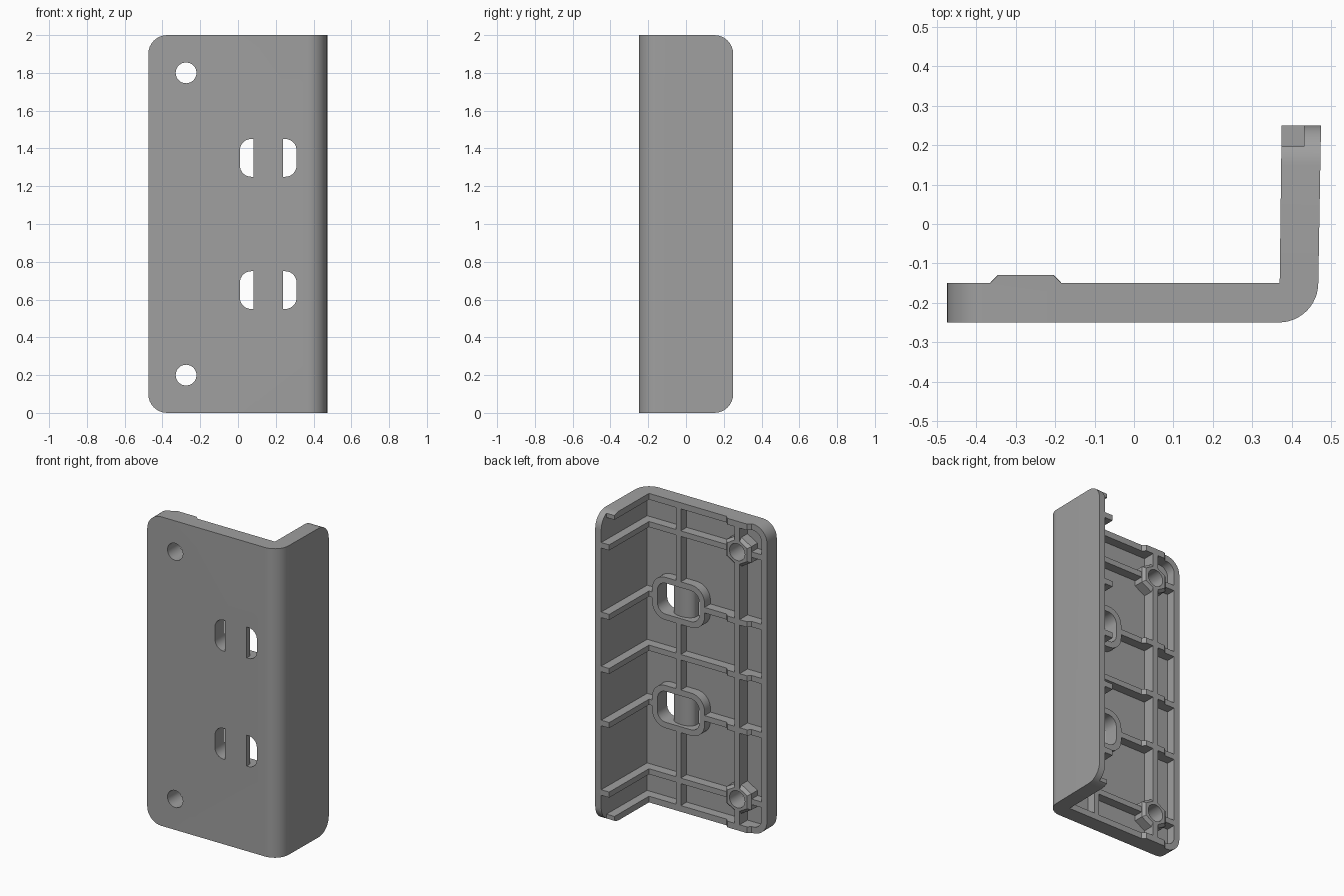
import bpy, bmesh
from math import sin, cos, pi
from mathutils import Vector

if "Cube" in bpy.data.objects:
    bpy.data.objects.remove(bpy.data.objects["Cube"], do_unlink=True)

grey = bpy.data.materials.new("plain grey")
grey.use_nodes = True
grey.diffuse_color = (0.35, 0.35, 0.35, 1)
grey.node_tree.nodes["Principled BSDF"].inputs["Base Color"].default_value = grey.diffuse_color

FRONT, FLOOR, BACK, RAISED = -0.25, -0.21, -0.15, -0.13
RIM = 0.04
RIB = 0.018            # half thickness
HOLE_X, SLOT_X = -0.275, 0.16
HOLES, SLOTS = (0.2, 1.8), (0.65, 1.35)


def prism(name, outline, axis, lo, hi, bevel=None, size=0, segments=8):
    """Extrude an outline along z (x,y points) or y (x,z points); bevel edges chosen by a rule."""
    def place(p, t):
        return (p[0], p[1], t) if axis == "z" else (p[0], t, p[1])
    bm = bmesh.new()
    a = [bm.verts.new(place(p, lo)) for p in outline]
    b = [bm.verts.new(place(p, hi)) for p in outline]
    bm.faces.new(a)
    bm.faces.new(b)
    for i in range(len(a)):
        j = (i + 1) % len(a)
        bm.faces.new((a[i], a[j], b[j], b[i]))
    bmesh.ops.recalc_face_normals(bm, faces=bm.faces)
    if bevel:
        chosen = [e for e in bm.edges if bevel(e.verts[0].co, e.verts[1].co)]
        bmesh.ops.bevel(bm, geom=chosen, offset=size, segments=segments,
                        profile=0.5, affect="EDGES")
    mesh = bpy.data.meshes.new(name)
    bm.to_mesh(mesh)
    bm.free()
    mesh.materials.append(grey)
    obj = bpy.data.objects.new(name, mesh)
    bpy.context.collection.objects.link(obj)
    return obj


def arc(cx, cy, rx, ry, start, end, n):
    return [(cx + rx * cos(start + (end - start) * i / n),
             cy + ry * sin(start + (end - start) * i / n)) for i in range(n + 1)]


def circle(cx, cy, r, n, turn=0.0):
    return arc(cx, cy, r, r, turn, turn + 2 * pi, n)[:-1]


def rounded(cx, cz, w, h, r):
    pts = []
    for k, (sx, sz) in enumerate(((1, 1), (-1, 1), (-1, -1), (1, -1))):
        pts += arc(cx + sx * (w - r), cz + sz * (h - r), r, r,
                   k * pi / 2, (k + 1) * pi / 2, 8)
    return pts


def box(x0, x1, y0, y1):
    return [(x0, y0), (x1, y0), (x1, y1), (x0, y1)]


def cut(obj, cutter):
    mod = obj.modifiers.new("cut", "BOOLEAN")
    mod.operation, mod.solver, mod.object = "DIFFERENCE", "EXACT", cutter
    bpy.context.view_layer.objects.active = obj
    bpy.ops.object.modifier_apply(modifier=mod.name)


# Inner edge shared by the shell and the cross ribs, with the raised band
inner = [(0.375, 0.25), (0.37, BACK), (-0.185, BACK), (-0.205, RAISED),
         (-0.345, RAISED), (-0.365, BACK)]


def outer_corner(p, q):
    left = p.x < -0.47 and q.x < -0.47 and abs(p.z - q.z) < 0.01
    tip = p.y > 0.24 and q.y > 0.24 and abs(p.z - q.z) < 0.01
    return left or tip


# Shell: angled plate with rounded bend and corners
shell = prism("angled_shell",
              [(-0.475, FRONT)] + arc(0.368, BACK, 0.1, 0.1, -pi / 2, 0, 12)
              + [(0.475, 0.25)] + inner + [(-0.475, BACK)],
              "z", 0, 2, outer_corner, 0.1)

# Hollow out the back, leaving a rim, and clear the rim at the flange tip
cavity = prism("cavity_cutter",
               [(-0.475 + RIM, FLOOR), (0.425, FLOOR), (0.433, 0.3), (-0.475 + RIM, 0.3)],
               "z", RIM, 2 - RIM,
               lambda p, q: p.x < -0.4 and q.x < -0.4 and abs(p.z - q.z) < 0.01, 0.06)
notch = prism("notch_cutter", box(0.3, 0.432, 0.197, 0.3), "z", -0.1, 2.1)
helpers = [cavity, notch]
cut(shell, cavity)
cut(shell, notch)

# Cutters for the screw holes and strap openings
openings = [prism("hole_cutter", circle(HOLE_X, z, 0.055, 32), "y", -0.4, 0)
            for z in HOLES]
openings += [prism("slot_cutter", rounded(SLOT_X, z, 0.15, 0.1, 0.06), "y", -0.4, 0)
             for z in SLOTS]
helpers += openings
parts = [shell]

# Cross ribs running along the plate and up the flange
rib_outline = [(-0.45, FLOOR - 0.01), (0.435, FLOOR - 0.01), (0.443, 0.25)] + inner + [(-0.45, BACK)]
for z in HOLES + SLOTS + (1.0,):
    parts.append(prism("cross_rib", rib_outline, "z", z - RIB, z + RIB))

# Upright ribs
for name, x, top in (("middle_upright_rib", SLOT_X, BACK), ("hole_upright_rib", HOLE_X, RAISED)):
    parts.append(prism(name, box(x - RIB, x + RIB, FLOOR - 0.01, top), "z", 0.02, 1.98))

# Six-sided screw bosses with a chamfered top
for z in HOLES:
    parts.append(prism("screw_boss", circle(HOLE_X, z, 0.104, 6, pi / 2), "y",
                       FLOOR - 0.01, RAISED,
                       lambda p, q: p.y > RAISED - 0.001 and q.y > RAISED - 0.001,
                       0.018, 1))

# Rounded walls around the strap openings
for z in SLOTS:
    parts.append(prism("strap_opening_wall", rounded(SLOT_X, z, 0.188, 0.138, 0.095),
                       "y", FLOOR - 0.01, BACK))

for part in parts:
    for cutter in openings:
        cut(part, cutter)

# Strap bars with a curved back
for z in SLOTS:
    parts.append(prism("strap_bar",
                       [(SLOT_X - 0.077, FRONT), (SLOT_X + 0.077, FRONT)]
                       + arc(SLOT_X, -0.225, 0.077, 0.05, 0, pi, 16),
                       "z", z - 0.102, z + 0.102))

for obj in helpers:
    bpy.data.objects.remove(obj, do_unlink=True)

# Smooth curves, sharp edges
bpy.ops.object.select_all(action="DESELECT")
for part in parts:
    part.select_set(True)
bpy.context.view_layer.objects.active = shell
bpy.ops.object.shade_smooth_by_angle(angle=pi / 6)
